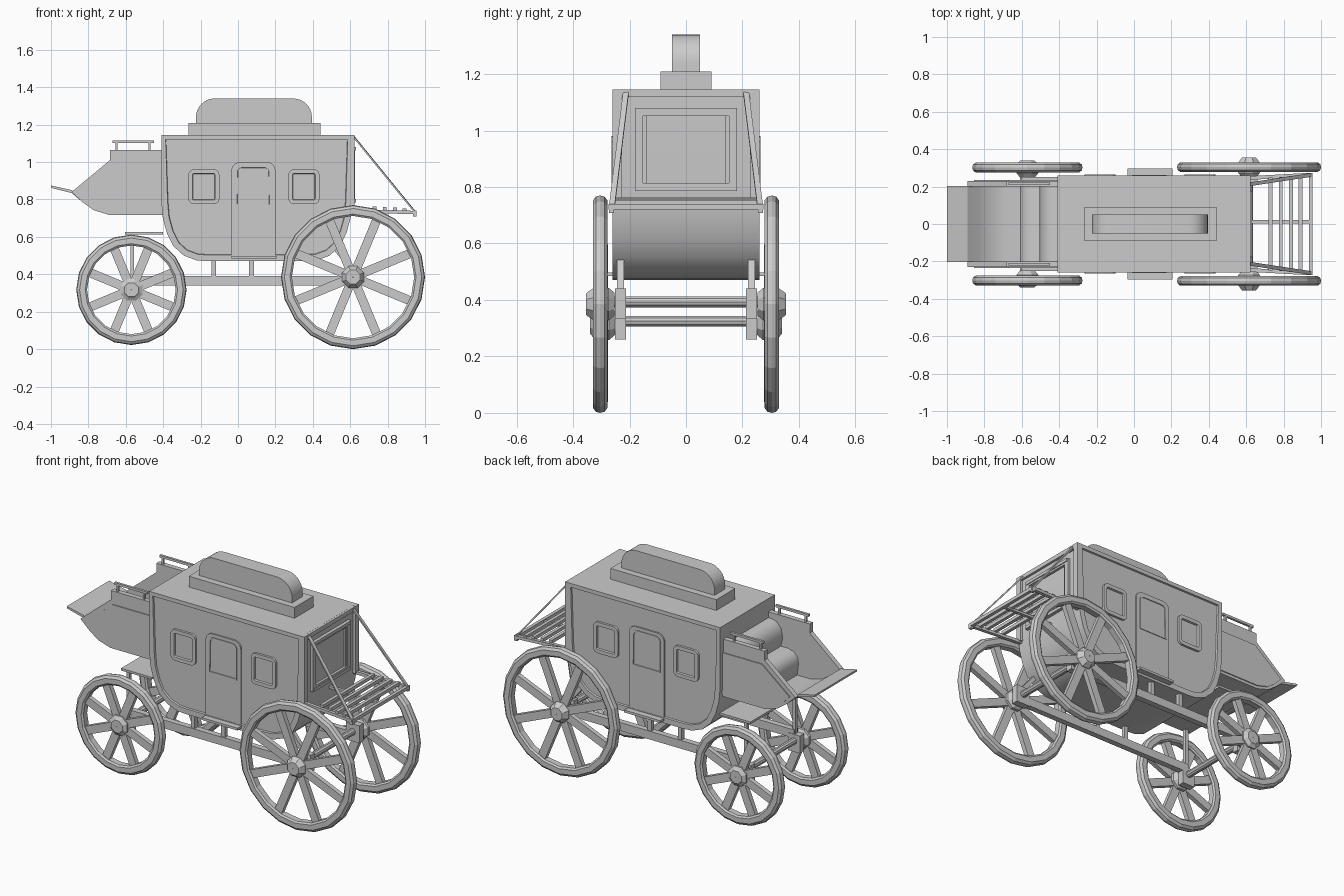
import bpy, bmesh, math
from mathutils import Vector

if "Cube" in bpy.data.objects:
    bpy.data.objects.remove(bpy.data.objects["Cube"])


def finish(name, bm, mirror=False, smooth=None):
    bmesh.ops.recalc_face_normals(bm, faces=bm.faces[:])
    me = bpy.data.meshes.new(name)
    bm.to_mesh(me)
    bm.free()
    ob = bpy.data.objects.new(name, me)
    bpy.context.collection.objects.link(ob)
    if mirror:
        m = ob.modifiers.new("mirror", 'MIRROR')
        m.use_axis = (False, True, False)
        m.use_clip = False
        m.use_mirror_merge = False
    if smooth:
        bpy.ops.object.select_all(action='DESELECT')
        ob.select_set(True)
        bpy.context.view_layer.objects.active = ob
        bpy.ops.object.shade_smooth_by_angle(angle=math.radians(smooth))
    return ob


def prism(name, pts, y0, y1, mirror=False, insets=(), both=False, smooth=None):
    """Extrude an xz outline along y; insets = (border, sink) steps on the outer cap."""
    bm = bmesh.new()
    a = [bm.verts.new((x, y0, z)) for x, z in pts]
    b = [bm.verts.new((x, y1, z)) for x, z in pts]
    n = len(pts)
    for i in range(n):
        bm.faces.new((a[i], a[(i + 1) % n], b[(i + 1) % n], b[i]))
    caps = [(bm.faces.new(b), 1)]
    low = bm.faces.new(a[::-1])
    if both:
        caps.append((low, -1))
    bmesh.ops.recalc_face_normals(bm, faces=bm.faces[:])
    for cap, sgn in caps:
        for border, sink in insets:
            for t in (border, 0.003):
                bmesh.ops.inset_individual(bm, faces=[cap], thickness=t, depth=0)
            for v in cap.verts:
                v.co.y -= sgn * sink
    return finish(name, bm, mirror, smooth)


def box(name, x0, x1, y0, y1, z0, z1, mirror=False):
    return prism(name, [(x0, z0), (x1, z0), (x1, z1), (x0, z1)], y0, y1, mirror)


def bars(name, segs, mirror=False):
    """Rectangular bars: (start, end, width, height)."""
    bm = bmesh.new()
    for p, q, w, h in segs:
        p, q = Vector(p), Vector(q)
        d = q - p
        vs = bmesh.ops.create_cube(bm, size=1)['verts']
        rot = d.to_track_quat('Z', 'Y').to_matrix()
        for v in vs:
            v.co = rot @ Vector((v.co.x * w, v.co.y * h, v.co.z * d.length)) + (p + q) / 2
    return finish(name, bm, mirror)


def lathe(name, prof, cx, cz, n, mirror=True, phase=0.0):
    """Closed ring of (radius, y) points spun about a y axis at (cx, cz)."""
    bm = bmesh.new()
    rings = []
    for i in range(n):
        t = 2 * math.pi * i / n + phase
        rings.append([bm.verts.new((cx + r * math.cos(t), y, cz + r * math.sin(t))) for r, y in prof])
    k = len(prof)
    for i in range(n):
        u, w = rings[i], rings[(i + 1) % n]
        for j in range(k):
            bm.faces.new((u[j], u[(j + 1) % k], w[(j + 1) % k], w[j]))
    return finish(name, bm, mirror)


def rounded(x0, x1, z0, z1, top, bottom, n=5):
    pts = []
    for cx, cz, r, a in ((x1 - top, z1 - top, top, 0), (x0 + top, z1 - top, top, 90),
                         (x0 + bottom, z0 + bottom, bottom, 180), (x1 - bottom, z0 + bottom, bottom, 270)):
        steps = n if r > 0 else 0
        for i in range(steps + 1):
            t = math.radians(a + 90 * i / max(steps, 1))
            pts.append((cx + r * math.cos(t), cz + r * math.sin(t)))
    return pts


# Coach cabin with recessed side panels
cabin = [(0.61, 1.145), (-0.41, 1.145), (-0.41, 0.79), (-0.402, 0.70), (-0.38, 0.62), (-0.345, 0.55),
         (-0.29, 0.50), (-0.22, 0.474), (-0.16, 0.47), (0.36, 0.47), (0.42, 0.474), (0.49, 0.50),
         (0.545, 0.55), (0.58, 0.62), (0.602, 0.70), (0.61, 0.79)]
prism("cabin", cabin, -0.26, 0.26, insets=[(0.033, 0.01)], both=True, smooth=30)

# Doors and side windows
prism("door", rounded(-0.035, 0.20, 0.485, 1.0, 0.045, 0), 0.24, 0.259, True)
prism("door_window", rounded(-0.012, 0.175, 0.765, 0.98, 0.03, 0), 0.245, 0.263, True, [(0.01, 0.01)])
for name, x in (("front_window", -0.265), ("rear_window", 0.27)):
    prism(name, rounded(x, x + 0.165, 0.775, 0.962, 0.03, 0.03), 0.24, 0.264, True, [(0.022, 0.011)])
box("door_step", -0.035, 0.205, 0.2, 0.296, 0.484, 0.498, True)

# Roof luggage
box("roof_base", -0.265, 0.44, -0.09, 0.09, 1.14, 1.21)
prism("roof_trunk", rounded(-0.225, 0.395, 1.2, 1.34, 0.10, 0, 8), -0.05, 0.05, smooth=30)

# Back wall trim and framed back window
bars("back_posts", [((0.614, 0.243, 0.74), (0.614, 0.243, 1.145), 0.02, 0.034)], True)
bars("back_top_bar", [((0.614, -0.23, 1.132), (0.614, 0.23, 1.132), 0.02, 0.025)])
for name, hy, z0, z1, x, w in (("back_window_frame", 0.175, 0.785, 1.08, 0.616, 0.018),
                               ("back_window_inner", 0.160, 0.80, 1.065, 0.611, 0.014)):
    h = w / 2
    bars(name, [((x, -hy, z0 + h), (x, hy, z0 + h), 0.028, w), ((x, -hy, z1 - h), (x, hy, z1 - h), 0.028, w),
                ((x, -hy + h, z0), (x, -hy + h, z1), w, 0.028), ((x, hy - h, z0), (x, hy - h, z1), w, 0.028)])

# Driver's box: side walls, curved floor, seat and backrest
wall = [(-0.40, 1.065), (-0.685, 1.065), (-0.685, 1.01), (-0.89, 0.84), (-0.83, 0.785), (-0.77, 0.742),
        (-0.69, 0.718), (-0.40, 0.718)]
panel = [(-0.40, 0.985), (-0.67, 0.985), (-0.855, 0.837), (-0.81, 0.79), (-0.76, 0.755), (-0.69, 0.735), (-0.40, 0.735)]
prism("box_wall", wall, 0.20, 0.23, True)
prism("box_wall_panel", panel, 0.22, 0.236, True)
prism("box_floor", [(-1.0, 0.875), (-0.89, 0.85), (-0.83, 0.80), (-0.77, 0.757), (-0.69, 0.735), (-0.40, 0.735),
                    (-0.40, 0.72), (-0.69, 0.72), (-0.77, 0.742), (-0.83, 0.785), (-0.89, 0.835), (-0.998, 0.862)],
      -0.202, 0.202, smooth=25)
prism("driver_seat", [(-0.40, 0.73), (-0.60, 0.73), (-0.61, 0.80), (-0.605, 0.84), (-0.58, 0.868), (-0.54, 0.88),
                      (-0.40, 0.88)], -0.2, 0.2, smooth=40)
prism("driver_backrest", [(-0.40, 0.87), (-0.49, 0.87), (-0.505, 0.93), (-0.495, 0.985), (-0.465, 1.02),
                          (-0.43, 1.03), (-0.40, 1.03)], -0.2, 0.2, smooth=40)
bars("seat_rail", [((-0.67, 0.215, 1.108), (-0.45, 0.215, 1.108), 0.014, 0.014),
                   ((-0.65, 0.215, 1.06), (-0.65, 0.215, 1.105), 0.012, 0.012),
                   ((-0.473, 0.215, 1.06), (-0.473, 0.215, 1.105), 0.012, 0.012)], True)

# Rear luggage rack with stays
slats = [((x, -y, z), (x, y, z), 0.02, 0.02) for x, y, z in
         ((0.73, 0.248, 0.752), (0.785, 0.252, 0.749), (0.84, 0.256, 0.746), (0.89, 0.26, 0.742), (0.945, 0.265, 0.73))]
bars("rack_slats", slats + [((0.60, 0.012, 0.738), (0.95, 0.012, 0.728), 0.018, 0.014)])
bars("rack_side", [((0.60, 0.245, 0.74), (0.95, 0.264, 0.73), 0.02, 0.018),
                   ((0.945, 0.264, 0.708), (0.945, 0.264, 0.74), 0.018, 0.018)], True)
bars("rack_stay", [((0.615, 0.212, 1.14), (0.945, 0.262, 0.735), 0.02, 0.008)], True)

# Running gear
box("side_beam", -0.57, 0.61, 0.215, 0.25, 0.34, 0.39, True)
box("rear_axle_block", 0.57, 0.66, 0.212, 0.252, 0.335, 0.44, True)
box("front_axle_block", -0.61, -0.53, 0.212, 0.252, 0.26, 0.365, True)
bars("body_struts", [((x, 0.232, 0.38), (x, 0.232, 0.49), 0.025, 0.025) for x in (-0.13, 0.072)], True)
bars("rear_struts", [((0.61, 0.232, 0.43), (0.52, 0.232, 0.54), 0.025, 0.025)], True)
box("front_plate", -0.605, -0.40, -0.25, 0.25, 0.612, 0.625)
bars("front_plate_post", [((-0.565, 0.232, 0.35), (-0.565, 0.232, 0.615), 0.02, 0.02)], True)

# Wheels: rim, hub, spokes and axle
for name, cx, cz, R, yc, hub in (("front", -0.57, 0.317, 0.295, 0.302, 0.34), ("rear", 0.615, 0.385, 0.385, 0.304, 0.355)):
    t = 0.026
    ri = R - 0.058
    lathe(name + "_rim", [(ri, yc - t * 0.7), (ri, yc + t * 0.7), (ri + 0.01, yc + t), (R - 0.018, yc + t),
                          (R - 0.004, yc + t * 0.6), (R, yc), (R - 0.004, yc - t * 0.6), (R - 0.018, yc - t),
                          (ri + 0.01, yc - t)], cx, cz, 20)
    lathe(name + "_hub", [(0.002, yc - 0.05), (0.045, yc - 0.05), (0.063, yc - 0.03), (0.063, yc + 0.022),
                          (0.046, hub - 0.006), (0.04, hub), (0.002, hub)], cx, cz, 8, phase=math.pi / 8)
    spokes = []
    for i in range(8):
        a = math.radians(22.5 + 45 * i)
        c, s = math.cos(a), math.sin(a)
        spokes.append(((cx + 0.04 * c, yc, cz + 0.04 * s), (cx + (ri + 0.015) * c, yc, cz + (ri + 0.015) * s), 0.046, 0.026))
    sp = bars(name + "_spokes", spokes, True)
    # keep every spoke's broad side in the wheel plane
    for i in range(8):
        a = math.radians(22.5 + 45 * i)
        d = Vector((math.cos(a), 0, math.sin(a)))
        side = Vector((-d.z, 0, d.x))
        for v in sp.data.vertices[i * 8:i * 8 + 8]:
            rel = v.co - Vector((cx, yc, cz))
            along, k = rel.dot(d), rel.dot(side)
            v.co = Vector((cx, yc + math.copysign(0.014, rel.y), cz)) + d * along + side * math.copysign(0.024, k)
    lathe(name + "_axle", [(0.001, -0.28), (0.02, -0.28), (0.02, 0.28), (0.001, 0.28)], cx, cz + 0.008, 10, False)
